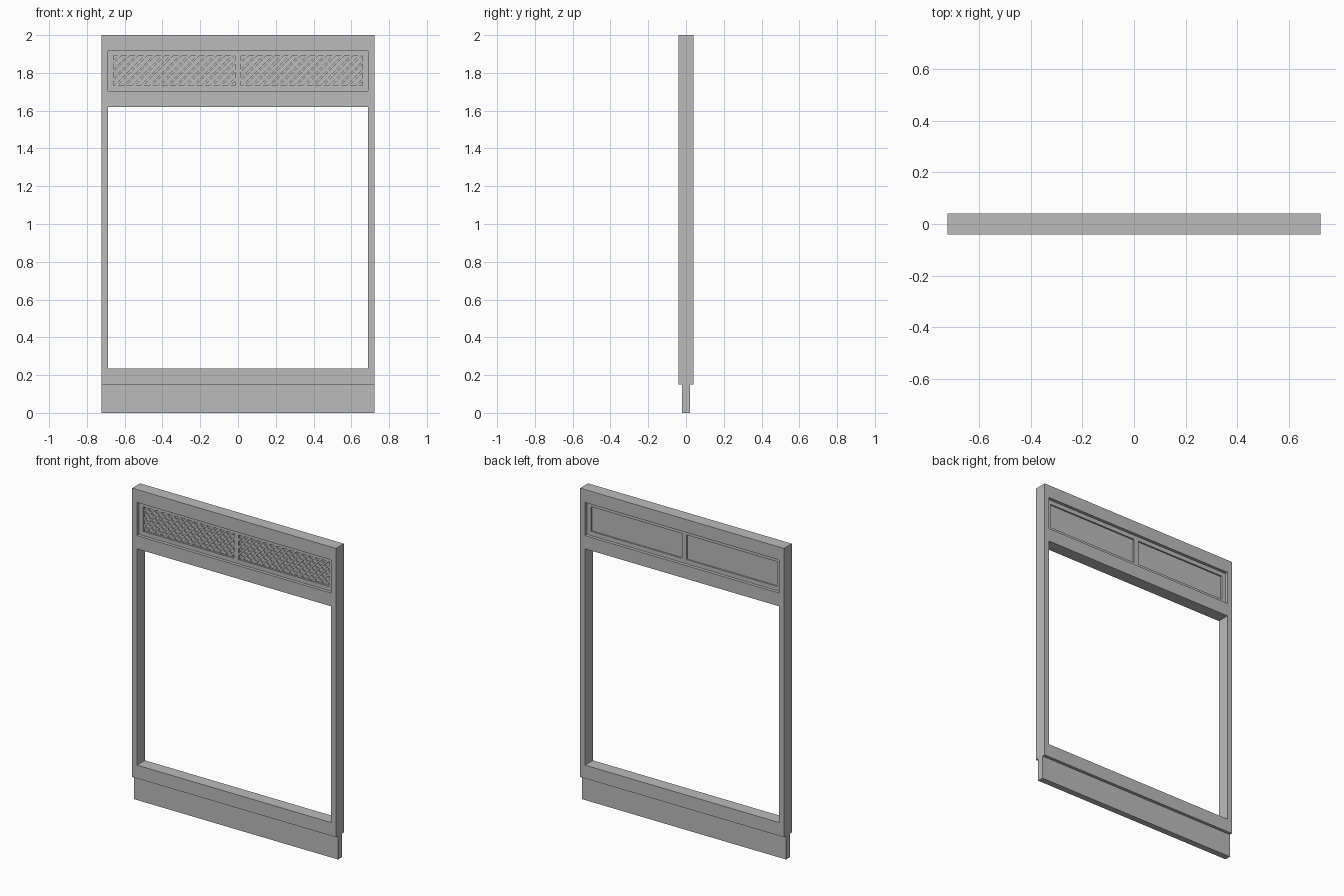
import bpy
import bmesh
from mathutils import Matrix, Vector

cube = bpy.data.objects.get("Cube")
if cube:
    bpy.data.objects.remove(cube, do_unlink=True)

grey = bpy.data.materials.new("plain grey")
grey.use_nodes = True
colour = (0.5, 0.5, 0.5, 1)
grey.diffuse_color = colour
grey.node_tree.nodes["Principled BSDF"].inputs["Base Color"].default_value = colour

HALF_W, HALF_D, POST = 0.722, 0.04, 0.035
INNER = HALF_W - POST


def add_box(bm, x, y, z, matrix=Matrix()):
    """Add a box spanning the (low, high) ranges."""
    size = [b - a for a, b in (x, y, z)]
    centre = [(a + b) / 2 for a, b in (x, y, z)]
    place = matrix @ Matrix.Translation(centre) @ Matrix.Diagonal((*size, 1))
    bmesh.ops.create_cube(bm, size=1, matrix=place)


def finish(name, bm):
    mesh = bpy.data.meshes.new(name)
    bm.to_mesh(mesh)
    bm.free()
    mesh.materials.append(grey)
    obj = bpy.data.objects.new(name, mesh)
    bpy.context.collection.objects.link(obj)
    return obj


def box(name, x, y, z):
    bm = bmesh.new()
    add_box(bm, x, y, z)
    return finish(name, bm)


# Main frame: full-width rails, with posts between them
depth = (-HALF_D, HALF_D)
width = (-HALF_W, HALF_W)
box("base_board", width, (-0.02, 0.02), (0, 0.15))
box("bottom_rail", width, depth, (0.15, 0.235))
box("middle_rail", width, depth, (1.62, 1.705))
box("top_rail", width, depth, (1.917, 2))
for side, s in (("left", 1), ("right", -1)):
    span = sorted((s * INNER, s * HALF_W))
    box(side + "_post", span, depth, (0.235, 1.62))
    box(side + "_upper_post", span, depth, (1.705, 1.917))

# Recessed frame around the two upper panels
frame_y = (-0.02, 0.02)
LOW, HIGH, NEAR, FAR = 1.732, 1.89, 0.016, 0.66
box("panel_frame_bottom", (-INNER, INNER), frame_y, (1.705, LOW))
box("panel_frame_top", (-INNER, INNER), frame_y, (HIGH, 1.917))
box("panel_mullion", (-NEAR, NEAR), frame_y, (LOW, HIGH))


def lattice(name, x0, x1):
    """Two crossing layers of diagonal slats, trimmed to the panel opening."""
    bm = bmesh.new()
    pitch, half = 0.046, 0.006
    mid_x, mid_z = (x0 + x1) / 2, (LOW + HIGH) / 2
    for layer, sign in ((-0.016, 1), (-0.01, -1)):
        for i in range(-9, 10):
            turn = Matrix.Translation((mid_x + i * pitch, 0, mid_z)) @ Matrix.Rotation(
                sign * 0.7854, 4, "Y")
            add_box(bm, (-half, half), (layer, layer + 0.006), (-0.2, 0.2), turn)
    for point, normal in (((x0, 0, 0), (-1, 0, 0)), ((x1, 0, 0), (1, 0, 0)),
                          ((0, 0, LOW), (0, 0, -1)), ((0, 0, HIGH), (0, 0, 1))):
        bmesh.ops.bisect_plane(bm, geom=bm.verts[:] + bm.edges[:] + bm.faces[:],
                               plane_co=Vector(point), plane_no=Vector(normal),
                               clear_outer=True)
    finish(name, bm)


# Panels: plain back sheet with lattice on the front
for side, s in (("left", 1), ("right", -1)):
    x0, x1 = sorted((s * NEAR, s * FAR))
    box(side + "_panel_stile", sorted((s * FAR, s * INNER)), frame_y, (LOW, HIGH))
    box(side + "_back_sheet", (x0, x1), (-0.004, 0.01), (LOW, HIGH))
    lattice(side + "_lattice", x0, x1)
